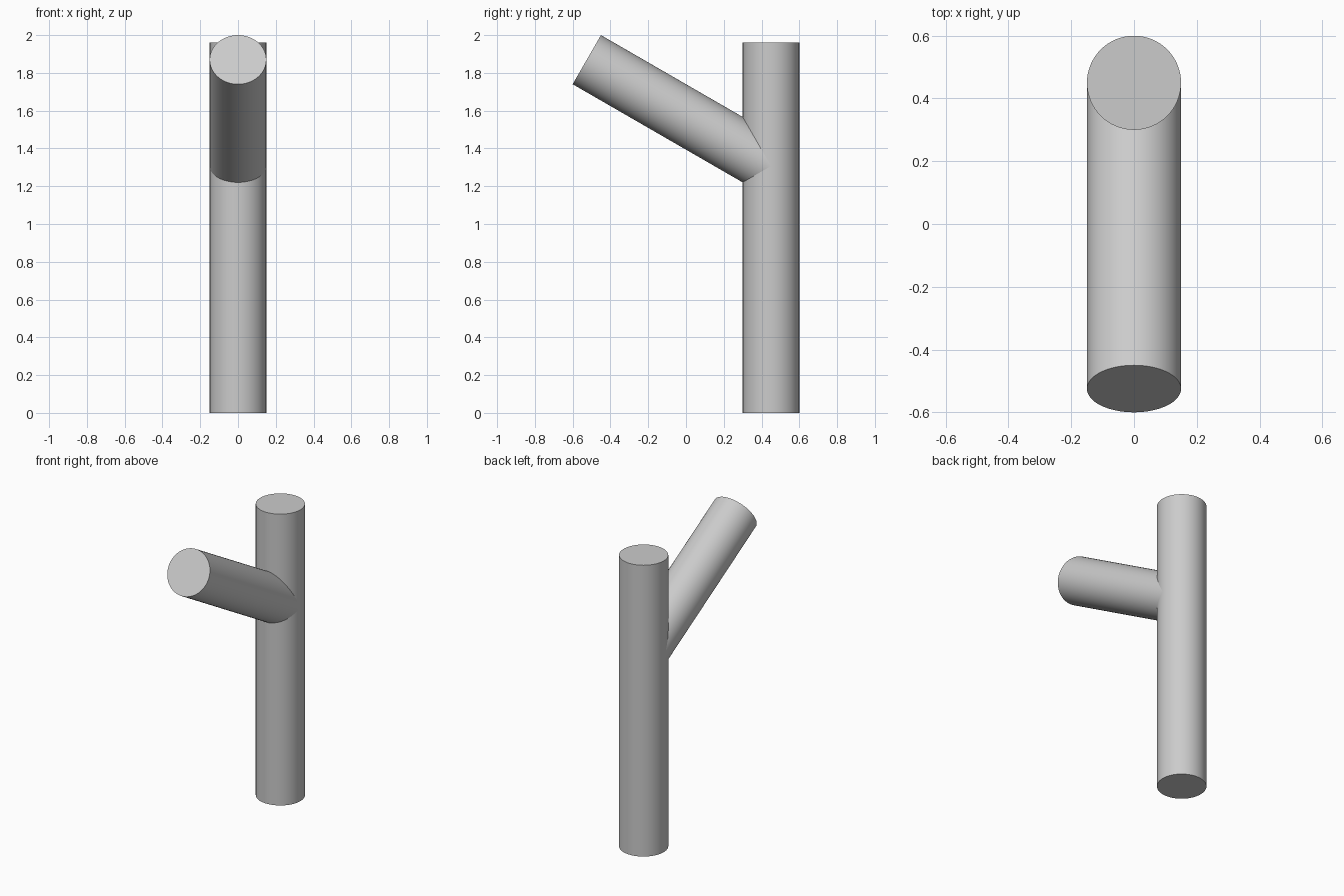
import bpy
import math
from mathutils import Vector

cube = bpy.data.objects.get("Cube")
if cube:
    bpy.data.objects.remove(cube, do_unlink=True)

# Single plain grey
grey = bpy.data.materials.new("light_grey")
grey.use_nodes = True
colour = (0.6, 0.6, 0.6, 1)
grey.diffuse_color = colour
grey.node_tree.nodes["Principled BSDF"].inputs["Base Color"].default_value = colour

RADIUS = 0.15


def rod(name, start, end):
    """Capped round rod between two points."""
    start, end = Vector(start), Vector(end)
    axis = end - start
    bpy.ops.mesh.primitive_cylinder_add(
        vertices=64, radius=RADIUS, depth=axis.length,
        location=(start + end) / 2,
        rotation=axis.to_track_quat("Z", "Y").to_euler())
    obj = bpy.context.object
    obj.name = name
    obj.data.materials.append(grey)
    bpy.ops.object.shade_smooth_by_angle(angle=math.radians(30))
    return obj


# Upright post
rod("post", (0, 0.45, 0), (0, 0.45, 1.96))

# Branch rising 30 degrees towards the front, rooted on the post's axis
root = Vector((0, 0.45, 1.307))
slope = math.radians(30)
rod("branch", root, root + 1.126 * Vector((0, -math.cos(slope), math.sin(slope))))
